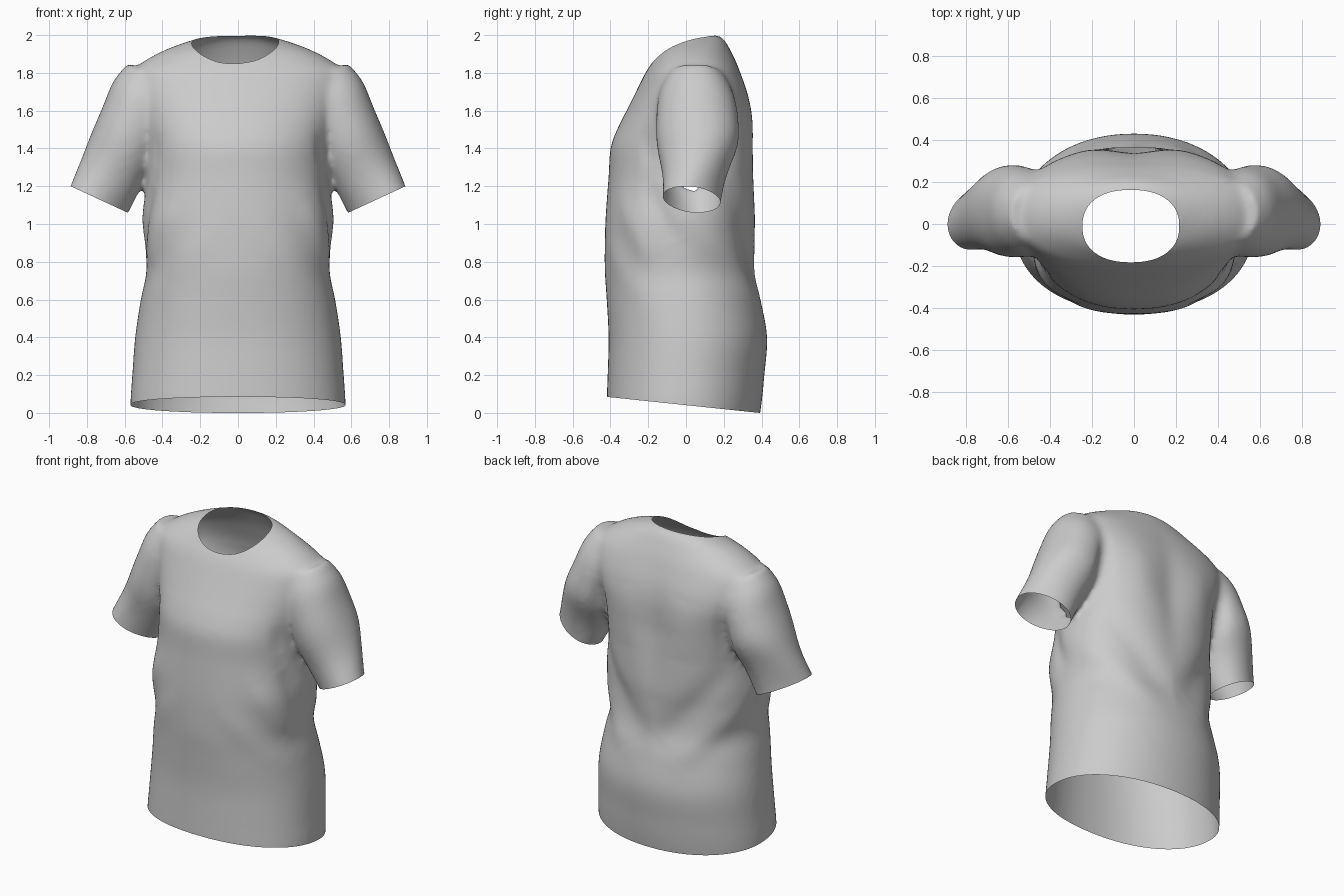
import bpy, bmesh, math
from mathutils import Vector

if "Cube" in bpy.data.objects:
    bpy.data.objects.remove(bpy.data.objects["Cube"], do_unlink=True)

fabric = bpy.data.materials.new("grey fabric")
fabric.use_nodes = True
GREY = (0.6, 0.6, 0.6, 1)
fabric.diffuse_color = GREY
fabric.node_tree.nodes["Principled BSDF"].inputs["Base Color"].default_value = GREY

SEG = 64


def refine(rows, steps=5):
    """Smooth curve through rows of numbers."""
    rows = [Vector(r) for r in rows]
    out = []
    for i in range(len(rows) - 1):
        a, b = rows[i], rows[i + 1]
        before, after = rows[max(i - 1, 0)], rows[min(i + 2, len(rows) - 1)]
        for s in range(steps):
            t = s / steps
            out.append(0.5 * (2 * a + (b - before) * t + (2 * before - 5 * a + 4 * b - after) * t ** 2
                              + (3 * a - before - 3 * b + after) * t ** 3))
    return out + [rows[-1]]


def loft(bm, rings):
    """Closed tube through rings of equal point count."""
    loops = [[bm.verts.new(p) for p in ring] for ring in rings]
    for a, b in zip(loops, loops[1:]):
        for i in range(SEG):
            j = (i + 1) % SEG
            bm.faces.new((a[i], a[j], b[j], b[i]))
    bm.faces.new(loops[0][::-1])
    bm.faces.new(loops[-1])


def oval(centre, u, v, front=2.1, back=2.1):
    pts = []
    for i in range(SEG):
        t = 2 * math.pi * i / SEG
        c, s = math.cos(t), math.sin(t)
        power = back if s > 0 else front
        pts.append(centre + u * math.copysign(abs(c) ** (2 / power), c)
                   + v * math.copysign(abs(s) ** (2 / power), s))
    return pts


# Body: height, half width, front y, back y, squareness of the back
BODY = [(-0.15, 0.57, -0.42, 0.37, 2.1), (0.05, 0.57, -0.42, 0.40, 2.1), (0.2, 0.56, -0.415, 0.415, 2.1),
        (0.4, 0.545, -0.41, 0.43, 2.1), (0.6, 0.515, -0.42, 0.395, 2.1), (0.75, 0.485, -0.43, 0.365, 2.1),
        (0.9, 0.495, -0.43, 0.365, 2.2), (1.05, 0.505, -0.425, 0.37, 2.3), (1.25, 0.48, -0.41, 0.36, 2.6),
        (1.4, 0.48, -0.40, 0.35, 3), (1.5, 0.50, -0.365, 0.35, 3), (1.6, 0.53, -0.315, 0.345, 3),
        (1.7, 0.56, -0.265, 0.325, 2.8), (1.8, 0.565, -0.215, 0.29, 2.5), (1.86, 0.50, -0.175, 0.265, 2.3),
        (1.92, 0.39, -0.125, 0.235, 2.1), (1.965, 0.27, -0.06, 0.21, 2.1), (2.0, 0.15, 0.0, 0.18, 2.1)]
body = bmesh.new()
loft(body, [oval(Vector((0, (f + b) / 2, z)), Vector((w, 0, 0)), Vector((0, (b - f) / 2, 0)), 2.2, p)
            for z, w, f, b, p in refine(BODY)])

# Sleeves: distance along the arm, centre y, radius across, radius in depth, twist
CUFF, AXIS = Vector((0.735, 0.03, 1.13)), Vector((0.42, 0, -0.907))
ACROSS, DEPTH = Vector((0.907, 0, 0.42)), Vector((0, 1, 0))
SLEEVE = [(-0.72, 0.05, 0.165, 0.15, 0), (-0.6, 0.055, 0.195, 0.2, 0), (-0.46, 0.06, 0.19, 0.218, 0),
          (-0.32, 0.06, 0.185, 0.215, 0.1), (-0.15, 0.045, 0.175, 0.17, 0.35),
          (0, 0.03, 0.178, 0.138, 0.6), (0.12, 0.02, 0.178, 0.13, 0.65)]
for side in (1, -1):
    rings = []
    for d, y, r, depth, twist in refine(SLEEVE):
        c = CUFF + AXIS * d
        c.y = y
        u = ACROSS * math.cos(twist) - DEPTH * math.sin(twist)
        v = DEPTH * math.cos(twist) + ACROSS * math.sin(twist)
        rings.append([Vector((p.x * side, p.y, p.z)) for p in oval(c, u * r, v * depth)])
    loft(body, rings)
bmesh.ops.recalc_face_normals(body, faces=body.faces)

mesh = bpy.data.meshes.new("tshirt")
body.to_mesh(mesh)
body.free()
shirt = bpy.data.objects.new("tshirt", mesh)
bpy.context.collection.objects.link(shirt)

# Fuse the parts into one soft cloth surface
fuse = shirt.modifiers.new("fuse", 'REMESH')
fuse.mode, fuse.voxel_size = 'VOXEL', 0.016
soft = shirt.modifiers.new("soften", 'SMOOTH')
soft.factor, soft.iterations = 0.5, 16
evaluated = shirt.evaluated_get(bpy.context.evaluated_depsgraph_get())
cloth = bmesh.new()
cloth.from_mesh(evaluated.to_mesh())
evaluated.to_mesh_clear()
shirt.modifiers.clear()

# Folds: start, end, width, height (mirrored left and right)
FOLDS = [((0.36, -0.34, 1.12), (0.46, -0.16, 0.78), 0.07, 0.014),
         ((0.46, -0.2, 1.2), (0.49, -0.06, 0.9), 0.06, -0.022),
         ((0.16, -0.43, 0.95), (0.45, -0.22, 0.6), 0.08, 0.008),
         ((0.45, 0.22, 1.2), (0.08, 0.37, 0.72), 0.09, -0.022),
         ((0.51, 0.06, 1.0), (0.2, 0.38, 0.6), 0.08, 0.016),
         ((0.24, 0.34, 1.65), (0.2, 0.36, 1.25), 0.11, 0.012),
         ((0.46, -0.24, 1.5), (0.47, -0.2, 1.3), 0.05, -0.015),
         ((0.46, 0.27, 1.6), (0.46, 0.25, 1.28), 0.05, -0.02),
         ((0.0, 0.33, 1.75), (0.0, 0.37, 1.0), 0.09, -0.014)]
cloth.normal_update()
shifts = []
for v in cloth.verts:
    p = Vector((abs(v.co.x), v.co.y, v.co.z))
    push = 0
    for a, b, width, height in FOLDS:
        a, b = Vector(a), Vector(b)
        t = max(0, min(1, (p - a).dot(b - a) / (b - a).length_squared))
        fade = 0.3 + 0.7 * math.sin(math.pi * t)
        push += fade * height * math.exp(-((p - a.lerp(b, t)).length / width) ** 2)
    shifts.append(v.normal * push)
for v, s in zip(cloth.verts, shifts):
    v.co += s


def trim(faces, point, normal):
    geom = set(faces)
    for f in faces:
        geom.update(f.edges, f.verts)
    bmesh.ops.bisect_plane(cloth, geom=list(geom), plane_co=point, plane_no=normal, clear_outer=True)


# Open the hem and the cuffs
trim(cloth.faces[:], (0, -0.42, 0.085), (0, -0.105, -1))
for side in (1, -1):
    tip = [f for f in cloth.faces if f.calc_center_median().x * side > 0.545
           and 0.8 < f.calc_center_median().z < 1.35]
    trim(tip, (CUFF.x * side, CUFF.y, CUFF.z), (AXIS.x * side, 0, AXIS.z))


# Open the neck and pull its rim onto a clean oval
def neck(p):
    return (abs((p.x + 0.015) / 0.23) ** 2.3 + abs((p.y + 0.01) / 0.172) ** 2.3) ** (1 / 2.3)


hole = [f for f in cloth.faces if f.calc_center_median().z > 1.7 and neck(f.calc_center_median()) < 1]
bmesh.ops.delete(cloth, geom=hole, context='FACES')
rim = [v for v in cloth.verts if v.is_boundary and v.co.z > 1.7]
for step in range(6):
    means = []
    for v in rim:
        near = [e.other_vert(v).co for e in v.link_edges if e.is_boundary]
        means.append((v.co + sum(near, Vector())) / (len(near) + 1))
    for v, m in zip(rim, means):
        k = 1 / neck(m)
        v.co = ((m.x + 0.015) * k - 0.015, (m.y + 0.01) * k - 0.01, m.z)

for f in cloth.faces:
    f.smooth = True
cloth.to_mesh(mesh)
cloth.free()
mesh.materials.clear()
mesh.materials.append(fabric)
